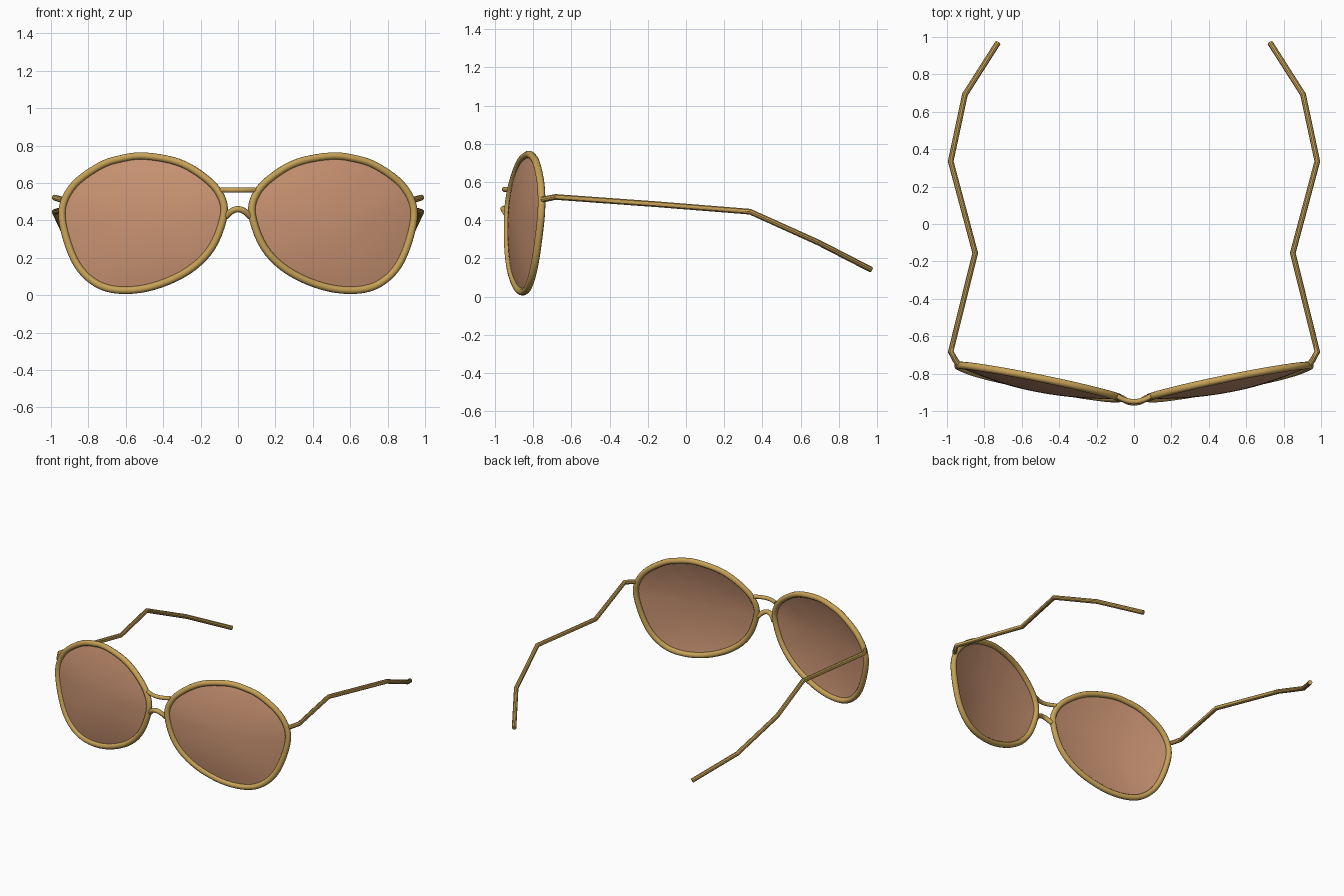
import bpy, bmesh
from mathutils import Vector

if "Cube" in bpy.data.objects:
    bpy.data.objects.remove(bpy.data.objects["Cube"])


def material(name, rgb):
    m = bpy.data.materials.new(name)
    m.diffuse_color = (*rgb, 1.0)
    m.use_nodes = True
    m.node_tree.nodes["Principled BSDF"].inputs["Base Color"].default_value = m.diffuse_color
    return m


GOLD = material("brushed gold", (0.57, 0.36, 0.095))
BROWN = material("brown lens tint", (0.57, 0.285, 0.165))


def smooth_loop(pts, n=5):
    """Closed Catmull-Rom curve through the points."""
    out = []
    k = len(pts)
    for i in range(k):
        a, b, c, d = (Vector(pts[(i + j) % k]) for j in (-1, 0, 1, 2))
        for s in range(n):
            t = s / n
            out.append(0.5 * (2 * b + (c - a) * t + (2 * a - 5 * b + 4 * c - d) * t * t
                              + (3 * b - a - 3 * c + d) * t ** 3))
    return out


def tube(name, pts, radius, closed=False, angle=0.6):
    """Round wire along a path, turned into a mesh."""
    cu = bpy.data.curves.new(name, 'CURVE')
    cu.dimensions = '3D'
    cu.bevel_depth = radius
    cu.bevel_resolution = 3
    cu.use_fill_caps = not closed
    sp = cu.splines.new('POLY')
    sp.points.add(len(pts) - 1)
    for p, co in zip(sp.points, pts):
        p.co = (*co, 1.0)
    sp.use_cyclic_u = closed
    ob = bpy.data.objects.new(name, cu)
    bpy.context.collection.objects.link(ob)
    bpy.ops.object.select_all(action='DESELECT')
    ob.select_set(True)
    bpy.context.view_layer.objects.active = ob
    bpy.ops.object.convert(target='MESH')
    ob = bpy.context.view_layer.objects.active
    ob.data.materials.clear()
    ob.data.materials.append(GOLD)
    bpy.ops.object.shade_smooth_by_angle(angle=angle)
    return ob


def lens(name, rim, depth=0.05, rings=10):
    """Domed sheet filling the rim, bulging to the front."""
    c = sum(rim, Vector()) / len(rim)
    bm = bmesh.new()
    loops = []
    for r in range(1, rings + 1):
        t = r / rings
        loops.append([bm.verts.new(c + (p - c) * t + Vector((0, -depth * (1 - t * t), 0)))
                      for p in rim])
    tip = bm.verts.new(c + Vector((0, -depth, 0)))
    n = len(rim)
    for i in range(n):
        j = (i + 1) % n
        bm.faces.new((tip, loops[0][i], loops[0][j]))
        for a, b in zip(loops, loops[1:]):
            bm.faces.new((a[i], b[i], b[j], a[j]))
    bm.normal_update()
    if sum(f.normal.y for f in bm.faces) > 0:
        bmesh.ops.reverse_faces(bm, faces=bm.faces[:])
    for f in bm.faces:
        f.smooth = True
    me = bpy.data.meshes.new(name)
    bm.to_mesh(me)
    bm.free()
    me.materials.append(BROWN)
    ob = bpy.data.objects.new(name, me)
    bpy.context.collection.objects.link(ob)


# Lens outline (x, z), rim centre line
OUTLINE = [(0.497, 0.744), (0.62, 0.731), (0.735, 0.693), (0.872, 0.594), (0.938, 0.47),
           (0.924, 0.326), (0.858, 0.16), (0.754, 0.06), (0.62, 0.026), (0.449, 0.048),
           (0.267, 0.13), (0.139, 0.257), (0.075, 0.433), (0.10, 0.545), (0.187, 0.636),
           (0.32, 0.711)]


def rim_y(x, z):
    """Wrap and tilt of the lens plane."""
    return -0.947 + 0.202 * x + 0.07 * (z - 0.45)


TEMPLE = [(0.938, -0.752, 0.508), (0.955, -0.728, 0.513), (0.980, -0.683, 0.522),
          (0.849, -0.155, 0.484), (0.980, 0.335, 0.445), (0.904, 0.692, 0.284),
          (0.728, 0.968, 0.142)]

for side, s in (("right", 1), ("left", -1)):
    rim = [Vector((s * p.x, rim_y(p.x, p.y), p.y)) for p in smooth_loop(OUTLINE)]
    tube(side + "_rim", rim, 0.020, closed=True, angle=1.2)
    lens(side + "_lens", rim)
    tube(side + "_temple", [(s * x, y, z) for x, y, z in TEMPLE], 0.0155)

# Bridge wires: straight brow bar and arched nose bar
bar, arch = [], []
for i in range(13):
    u = -1 + i / 6
    bar.append((0.09 * u, -0.95 + 0.03 * u * u, 0.562))
    arch.append((0.066 * u, -0.955 + 0.025 * u * u, 0.460 - 0.042 * u * u))
tube("brow_bar", bar, 0.014, angle=1.0)
tube("nose_bridge", arch, 0.0165, angle=1.0)
